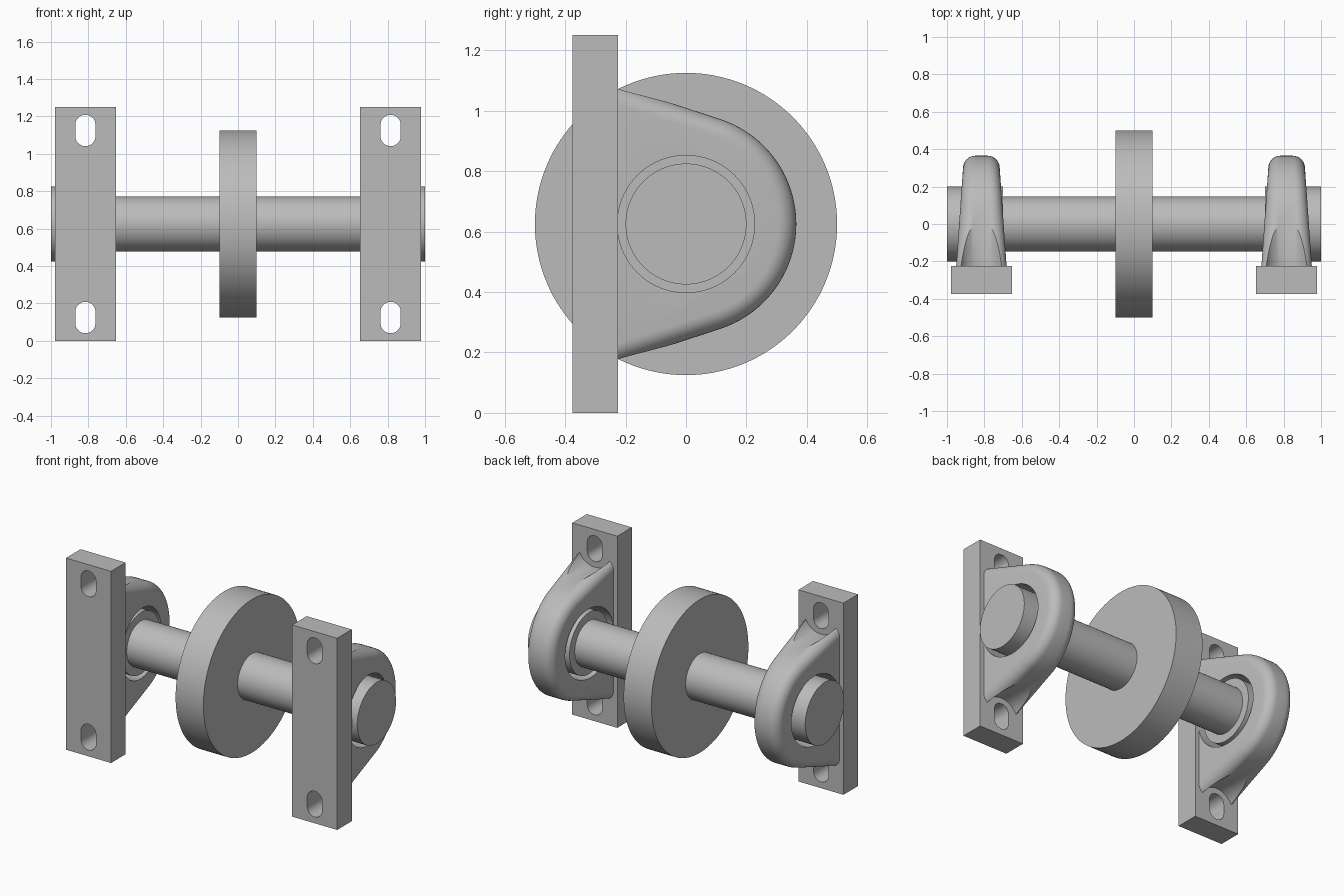
import bpy, bmesh
from math import sin, cos, pi, radians
from mathutils import Matrix, Vector

cube = bpy.data.objects.get("Cube")
if cube:
    bpy.data.objects.remove(cube, do_unlink=True)

AXIS_Z = 0.625      # height of the shaft axis
BASE_X = 0.816      # distance of each bearing block from the middle
BACK_Y = -0.225     # where the housing meets its mounting plate
SLOT_Z = (0.125, 1.125)

steel = bpy.data.materials.new("steel_grey")
steel.use_nodes = True
GREY = (0.5, 0.5, 0.5, 1)
steel.diffuse_color = GREY
steel.node_tree.nodes["Principled BSDF"].inputs["Base Color"].default_value = GREY


def finish(name, bm):
    bmesh.ops.recalc_face_normals(bm, faces=bm.faces)
    mesh = bpy.data.meshes.new(name)
    bm.to_mesh(mesh)
    bm.free()
    mesh.materials.append(steel)
    obj = bpy.data.objects.new(name, mesh)
    bpy.context.collection.objects.link(obj)
    return obj


def smooth(obj, angle=30):
    bpy.ops.object.select_all(action='DESELECT')
    obj.select_set(True)
    bpy.context.view_layer.objects.active = obj
    bpy.ops.object.shade_smooth_by_angle(angle=radians(angle))


def cylinder(name, radius, start, end, axis, center, segments=96):
    """Cylinder along X or Y between two coordinates."""
    turn = Matrix.Rotation(pi / 2, 4, 'Y' if axis == 'X' else 'X')
    middle = Vector(center)
    middle['XY'.index(axis)] = (start + end) / 2
    bm = bmesh.new()
    bmesh.ops.create_cone(bm, cap_ends=True, segments=segments, radius1=radius,
                          radius2=radius, depth=end - start,
                          matrix=Matrix.Translation(middle) @ turn)
    return finish(name, bm)


def slot_cutter(x, z, radius=0.054, straight=0.03):
    """Rounded slot running through the plate along Y."""
    bm = bmesh.new()
    ring = []
    for side in (0, 1):
        for i in range(17):
            a = pi * (side + i / 16)
            shift = straight if side == 0 else -straight
            ring.append(bm.verts.new((x + radius * cos(a), -0.5, z + shift + radius * sin(a))))
    face = bm.faces.new(ring)
    out = bmesh.ops.extrude_face_region(bm, geom=[face])
    moved = [g for g in out["geom"] if isinstance(g, bmesh.types.BMVert)]
    bmesh.ops.translate(bm, verts=moved, vec=(0, 0.4, 0))
    return finish("slot_cutter", bm)


def cut(obj, cutters):
    for cutter in cutters:
        mod = obj.modifiers.new("cut", 'BOOLEAN')
        mod.operation = 'DIFFERENCE'
        mod.solver = 'EXACT'
        mod.object = cutter
        bpy.context.view_layer.objects.active = obj
        bpy.ops.object.modifier_apply(modifier=mod.name)
        bpy.data.objects.remove(cutter, do_unlink=True)


def mounting_plate(name, x):
    bm = bmesh.new()
    bmesh.ops.create_cube(bm, size=1, matrix=Matrix.Translation((x, -0.3, AXIS_Z))
                          @ Matrix.Diagonal((0.325, 0.15, 1.25, 1)))
    plate = finish(name, bm)
    cut(plate, [slot_cutter(x, z) for z in SLOT_Z])
    smooth(plate)


def housing_outline(inset, radius=0.365, steps=40):
    """Round nose with two tangent flanks that spread towards the plate."""
    r = radius - inset
    tilt = radians(18.2)
    flank_z = (r - BACK_Y * sin(tilt)) / cos(tilt)
    pts = [(BACK_Y, flank_z)]
    for i in range(steps + 1):
        a = (pi / 2 - tilt) * (1 - 2 * i / steps)
        pts.append((r * cos(a), r * sin(a)))
    return pts + [(BACK_Y, -flank_z)]


def bearing_housing(name, x):
    fillet, steps = 0.06, 8
    bm = bmesh.new()
    loops = []
    # Layers across the width: fillet in, flat rim, fillet out
    for side in (-1, 1):
        for i in range(steps + 1):
            t = pi / 2 * (i / steps if side < 0 else 1 - i / steps)
            inset, drop = fillet * (1 - sin(t)), fillet * (1 - cos(t))
            loops.append([bm.verts.new((x + side * (0.119 - 0.07 * y - drop), y, AXIS_Z + z))
                          for y, z in housing_outline(inset)])
    for a, b in zip(loops, loops[1:]):
        for i in range(len(a)):
            j = (i + 1) % len(a)
            bm.faces.new((a[i], a[j], b[j], b[i]))
    bm.faces.new(loops[0])
    bm.faces.new(loops[-1])
    housing = finish(name, bm)
    # Shaft bore and the bolt clearance pockets above and below
    cutters = [cylinder("bore_cutter", 0.227, x - 0.3, x + 0.3, 'X', (0, 0, AXIS_Z))]
    cutters += [cylinder("pocket_cutter", 0.121, -0.4, 0.3, 'Y', (x, 0, z), 64) for z in SLOT_Z]
    cut(housing, cutters)
    smooth(housing)


# Bearing blocks and the wide shaft ends
for label, s in (("left", 1), ("right", -1)):
    mounting_plate(label + "_mounting_plate", s * BASE_X)
    bearing_housing(label + "_bearing_housing", s * BASE_X)
    inner, outer = sorted((s * 0.70, s * 1.0))
    smooth(cylinder(label + "_shaft_journal", 0.2, inner, outer, 'X', (0, 0, AXIS_Z)))

# Shaft and central disc
smooth(cylinder("shaft", 0.147, -0.72, 0.72, 'X', (0, 0, AXIS_Z)))
smooth(cylinder("central_disc", 0.5, -0.1, 0.1, 'X', (0, 0, AXIS_Z), 128))
